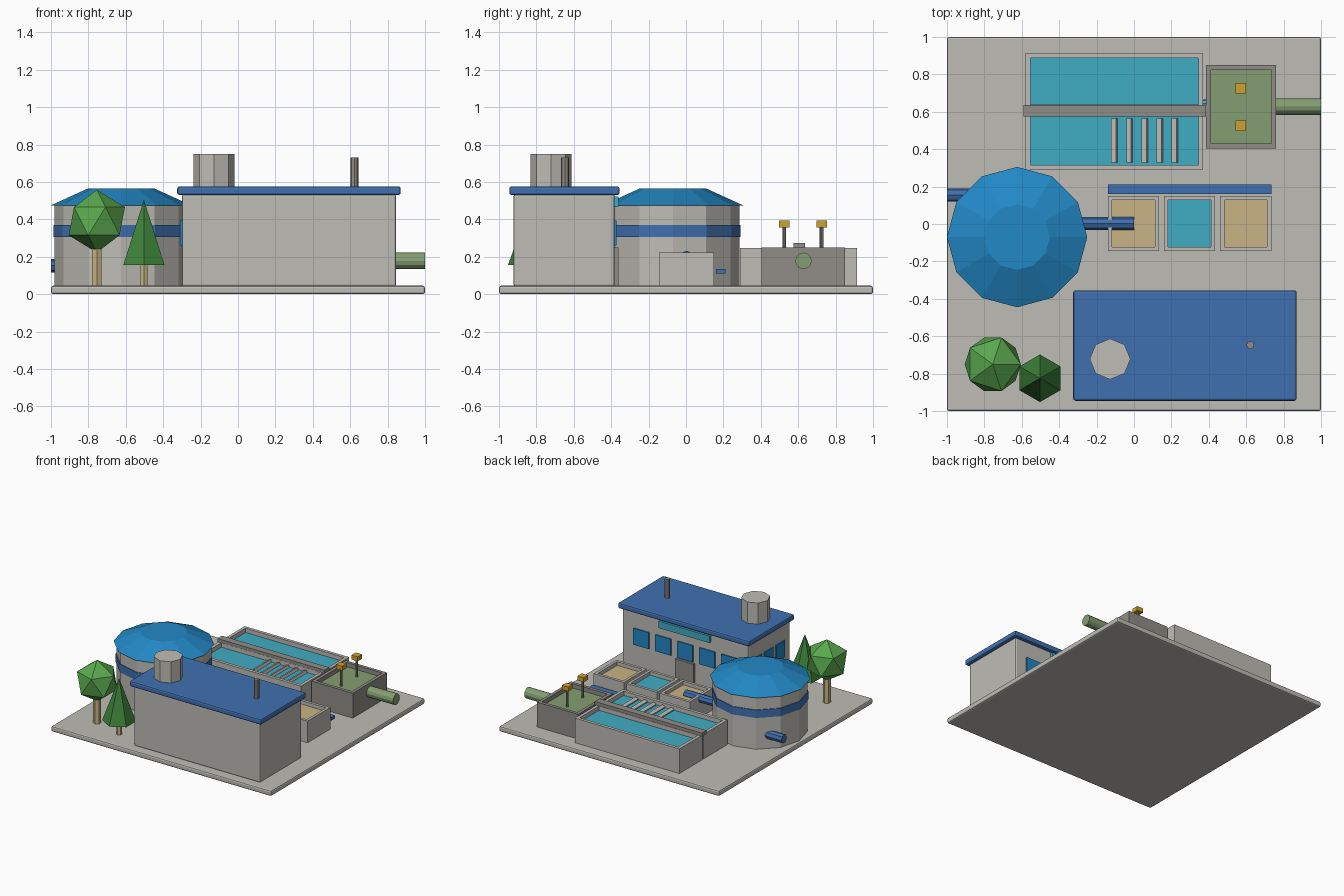
import bpy, bmesh, math
from mathutils import Matrix, Vector

if "Cube" in bpy.data.objects:
    bpy.data.objects.remove(bpy.data.objects["Cube"], do_unlink=True)


def material(name, r, g, b):
    """Flat material from display-space values, stored as linear."""
    colour = [((c / 255 + 0.055) / 1.055) ** 2.4 for c in (r, g, b)] + [1]
    m = bpy.data.materials.new(name)
    m.use_nodes = True
    m.diffuse_color = colour
    m.node_tree.nodes["Principled BSDF"].inputs["Base Color"].default_value = colour
    return m


concrete = material("concrete", 190, 188, 181)
dark_concrete = material("dark concrete", 145, 141, 135)
blue = material("painted blue", 64, 112, 176)
dome_blue = material("dome blue", 34, 136, 198)
water = material("water", 64, 172, 196)
sand = material("sand tan", 200, 180, 132)
sludge = material("sludge green", 132, 158, 113)
yellow = material("motor yellow", 208, 162, 48)
leaf = material("leaf green", 90, 168, 78)
pine = material("pine green", 62, 130, 58)


def finish(name, bm, *mats):
    mesh = bpy.data.meshes.new(name)
    bm.to_mesh(mesh)
    bm.free()
    for m in mats:
        mesh.materials.append(m)
    obj = bpy.data.objects.new(name, mesh)
    bpy.context.collection.objects.link(obj)
    return obj


def box_bm(x, y, z):
    """Box from (low, high) ranges along each axis."""
    bm = bmesh.new()
    bmesh.ops.create_cube(bm, size=1)
    for v in bm.verts:
        v.co = Vector([(lo + hi) / 2 + c * (hi - lo) for c, (lo, hi) in zip(v.co, (x, y, z))])
    return bm


def box(name, x, y, z, mat, bevel=0):
    obj = finish(name, box_bm(x, y, z), mat)
    if bevel:
        mod = obj.modifiers.new("edge", "BEVEL")
        mod.width = bevel
        mod.segments = 2
    return obj


def basin(name, x, y, top, wall, depth, shell, fill):
    """Open tank: the top is inset and sunk, and the floor takes the fill colour."""
    bm = box_bm(x, y, (GROUND, top))
    lid = max(bm.faces, key=lambda f: f.calc_center_median().z)
    bmesh.ops.inset_region(bm, faces=[lid], thickness=wall)
    inner = bmesh.ops.extrude_discrete_faces(bm, faces=[lid])["faces"][0]
    inner.material_index = 1
    bmesh.ops.translate(bm, verts=inner.verts, vec=(0, 0, -depth))
    return finish(name, bm, shell, fill)


def cylinder(name, centre, r1, r2, z, sides, mat):
    bm = bmesh.new()
    bmesh.ops.create_cone(bm, cap_ends=True, segments=sides, radius1=r1, radius2=r2, depth=z[1] - z[0],
                          matrix=Matrix.Translation((*centre, sum(z) / 2)))
    bmesh.ops.remove_doubles(bm, verts=bm.verts, dist=0.0001)
    return finish(name, bm, mat)


def pipe_x(name, x, y, z, r, sides, mat):
    """Pipe lying along x."""
    bm = bmesh.new()
    turn = Matrix.Translation((sum(x) / 2, y, z)) @ Matrix.Rotation(math.pi / 2, 4, "Y")
    bmesh.ops.create_cone(bm, cap_ends=True, segments=sides, radius1=r, radius2=r, depth=x[1] - x[0], matrix=turn)
    return finish(name, bm, mat)


GROUND = 0.04

# Ground slab
box("ground_slab", (-1, 1), (-1, 1), (0, 0.045), concrete, 0.012)

# Main building with roof, chimney and vent
box("building_walls", (-0.3, 0.845), (-0.922, -0.381), (GROUND, 0.535), concrete, 0.012)
box("building_roof", (-0.325, 0.87), (-0.945, -0.355), (0.53, 0.576), blue, 0.012)
cylinder("chimney", (-0.128, -0.722), 0.109, 0.109, (0.56, 0.75), 8, concrete)
cylinder("roof_vent", (0.622, -0.647), 0.021, 0.021, (0.56, 0.73), 8, dark_concrete)

# Windows, door and name board of the building
for i in range(5):
    cx = 0.27 + (i - 2) * 0.2
    box(f"back_window_{i + 1}", (cx - 0.07, cx + 0.07), (-0.39, -0.3715), (0.26, 0.395), dome_blue)
for i in range(3):
    cy = -0.49 - i * 0.15
    box(f"side_window_{i + 1}", (-0.309, -0.29), (cy - 0.055, cy + 0.055), (0.26, 0.395), dome_blue)
box("door", (0.185, 0.355), (-0.39, -0.362), (GROUND, 0.25), dark_concrete)
box("board_over_door", (0.04, 0.5), (-0.39, -0.36), (0.465, 0.522), water)

# Round storage tank
tank = (-0.625, -0.07)
cylinder("tank_wall", tank, 0.355, 0.355, (GROUND, 0.48), 12, concrete)
cylinder("tank_band", tank, 0.361, 0.361, (0.305, 0.37), 12, blue)
cylinder("tank_roof", tank, 0.375, 0.175, (0.475, 0.566), 12, dome_blue)
pipe_x("tank_inlet_pipe", (-1, -0.8), 0.155, 0.152, 0.036, 8, blue)
pipe_x("tank_outlet_pipe", (-0.4, 0), 0.003, 0.198, 0.034, 8, blue)

# Row of three small basins and their feed channel
for i, fill in enumerate((sand, water, sand)):
    cx = -0.003 + i * 0.3
    basin(f"small_basin_{i + 1}", (cx - 0.137, cx + 0.137), (-0.145, 0.15), 0.223, 0.032, 0.03, concrete, fill)
box("feed_channel", (-0.14, 0.735), (0.16, 0.21), (0.11, 0.135), blue)

# Pair of long basins with a walkway between them
for side, y in (("front", (0.29, 0.6)), ("back", (0.612, 0.915))):
    basin(f"long_basin_{side}", (-0.58, 0.37), y, 0.247, 0.037, 0.035, concrete, water)
box("walkway", (-0.59, 0.385), (0.575, 0.635), (0.245, 0.273), dark_concrete)

# Tilted baffles in the front long basin
for i in range(5):
    baffle = box(f"baffle_{i + 1}", (-0.014, 0.014), (0.328, 0.563), (-0.011, 0.011), concrete)
    baffle.location = (-0.105 + i * 0.081, 0, 0.222)
    baffle.rotation_euler.y = -0.4

# Sludge tank with two stirrers and its pipes
basin("sludge_tank", (0.385, 0.76), (0.405, 0.85), 0.249, 0.037, 0.035, dark_concrete, sludge)
for i, y in enumerate((0.525, 0.725)):
    cylinder(f"stirrer_post_{i + 1}", (0.572, y), 0.01, 0.01, (0.15, 0.37), 8, dark_concrete)
    box(f"stirrer_motor_{i + 1}", (0.543, 0.6), (y - 0.028, y + 0.028), (0.357, 0.393), yellow)
pipe_x("link_pipe", (0.35, 0.4), 0.645, 0.16, 0.02, 8, water)
pipe_x("discharge_pipe", (0.75, 1), 0.628, 0.178, 0.044, 12, sludge)

# Round tree
cylinder("round_tree_trunk", (-0.755, -0.75), 0.03, 0.03, (GROUND, 0.3), 6, sand)
bm = bmesh.new()
bmesh.ops.create_icosphere(bm, subdivisions=1, radius=0.168, matrix=Matrix.Translation((-0.755, -0.75, 0.39)))
finish("round_tree_crown", bm, leaf)

# Pine tree
cylinder("pine_trunk", (-0.503, -0.825), 0.021, 0.021, (GROUND, 0.2), 6, sand)
cylinder("pine_crown", (-0.503, -0.825), 0.127, 0, (0.155, 0.505), 6, pine)
